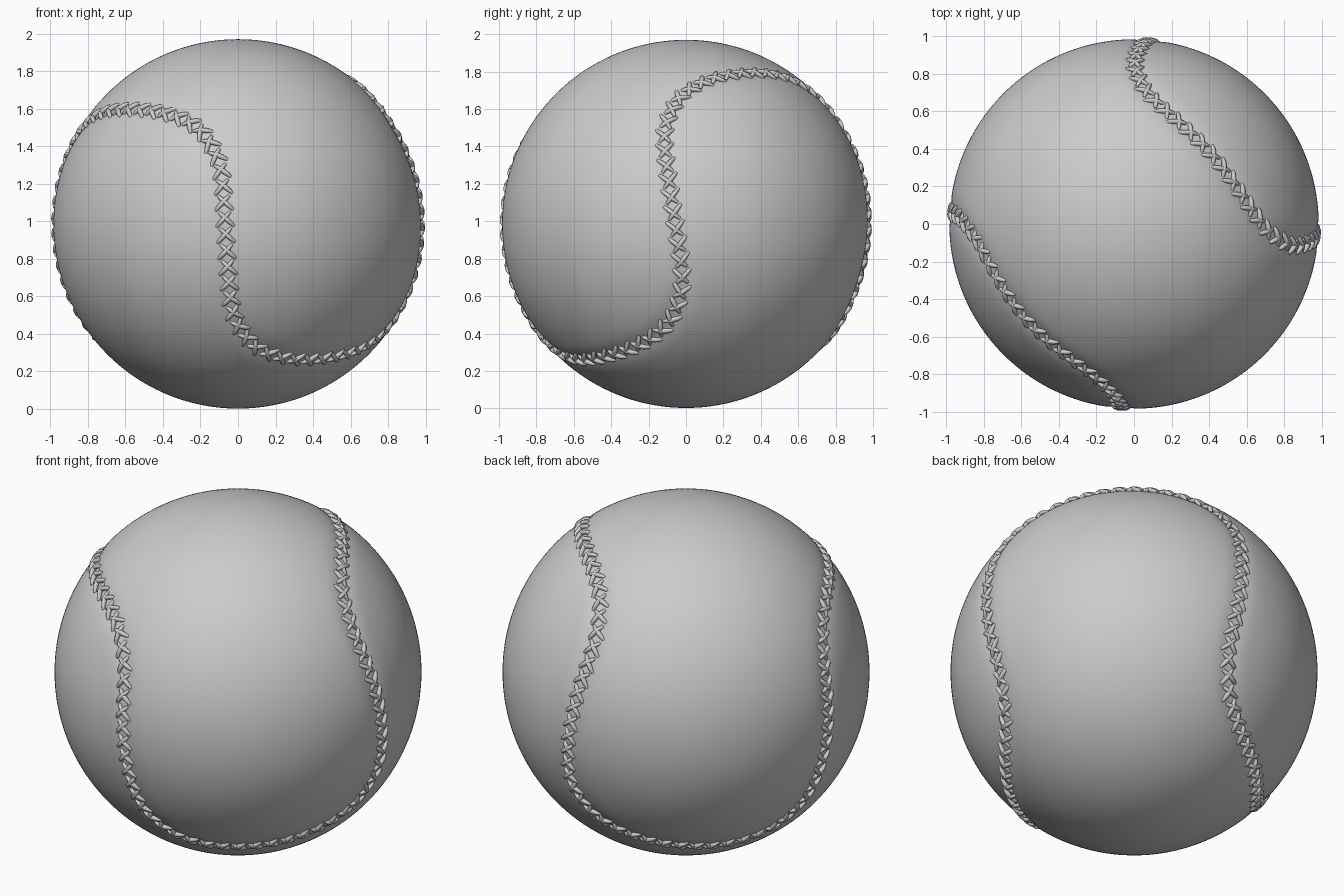
import bpy, bmesh, math
from mathutils import Vector, Matrix
from mathutils.kdtree import KDTree

if "Cube" in bpy.data.objects:
    bpy.data.objects.remove(bpy.data.objects["Cube"])

R = 0.984
CENTRE = Vector((0, 0, 0.986))
STITCHES = 108

# Seam: (azimuth offset, latitude) in degrees for one eighth of the loop
eighth = [(0, 0), (-0.5, 10), (-0.8, 19), (0.2, 27), (5.5, 36.5),
          (14, 42), (25, 45.3), (45, 47)]
k = math.radians(-49)
tilt = Matrix.Rotation(math.radians(8.5), 3, Vector((math.cos(k), math.sin(k), 0)))


def on_sphere(az, lat):
    az, lat = math.radians(az), math.radians(lat)
    return tilt @ Vector((math.cos(lat) * math.cos(az),
                          math.cos(lat) * math.sin(az), math.sin(lat)))


ctrl = []
for q in range(4):
    base, sign = 266 - 90 * q, (1, -1)[q % 2]
    ctrl += [on_sphere(base - a, sign * l) for a, l in eighth]
    ctrl += [on_sphere(base - 90 + a, sign * l) for a, l in eighth[-2:0:-1]]

# Smooth closed loop through the control points
seam = []
n = len(ctrl)
for i in range(n):
    p0, p1, p2, p3 = (ctrl[(i + j - 1) % n] for j in range(4))
    for s in range(16):
        t = s / 16
        p = 0.5 * (2 * p1 + (p2 - p0) * t + (2 * p0 - 5 * p1 + 4 * p2 - p3) * t * t
                   + (3 * p1 - p0 - 3 * p2 + p3) * t ** 3)
        seam.append(p.normalized())

# Ball cover: spherified cube with a shallow groove along the seam
tree = KDTree(len(seam))
for i, p in enumerate(seam):
    tree.insert(p, i)
tree.balance()

bm = bmesh.new()
bmesh.ops.create_cube(bm, size=2)
bmesh.ops.subdivide_edges(bm, edges=bm.edges[:], cuts=47, use_grid_fill=True)
for v in bm.verts:
    d = Vector([math.tan(c * math.pi / 4) for c in v.co]).normalized()
    dist = tree.find(d)[2]
    v.co = d * (R - 0.012 * math.exp(-(dist / 0.05) ** 2))
for f in bm.faces:
    f.smooth = True
mesh = bpy.data.meshes.new("ball_cover")
bm.to_mesh(mesh)
bm.free()
ball = bpy.data.objects.new("ball_cover", mesh)
ball.location = CENTRE
bpy.context.collection.objects.link(ball)

# Stitches: pairs of crossing threads, evenly spaced along the seam
lengths = [0.0]
for i in range(len(seam)):
    lengths.append(lengths[-1] + (seam[(i + 1) % len(seam)] - seam[i]).length)

curve = bpy.data.curves.new("seam_stitches", 'CURVE')
curve.dimensions = '3D'
curve.bevel_depth = 0.0135
curve.bevel_resolution = 2
curve.use_fill_caps = True


def add_thread(p, fwd, side, lift):
    spline = curve.splines.new('POLY')
    spline.points.add(6)
    for j, pt in enumerate(spline.points):
        t = j / 6
        along = -0.042 + 0.078 * t
        across = 0.048 - 0.078 * t
        bow = math.sin(math.pi * t) ** 0.7 if 0 < t < 1 else 0
        d = (p + fwd * along + side * across).normalized()
        pt.co = (*(d * (0.974 + (0.010 + lift) * bow)), 1)
        pt.radius = 0.6 + 0.4 * bow


idx = 0
for s in range(STITCHES):
    target = lengths[-1] * (s + 0.5) / STITCHES
    while lengths[idx + 1] < target:
        idx += 1
    a, b = seam[idx], seam[(idx + 1) % len(seam)]
    p = a.lerp(b, (target - lengths[idx]) / (lengths[idx + 1] - lengths[idx])).normalized()
    fwd = (b - a).normalized()
    side = p.cross(fwd).normalized()
    add_thread(p, fwd, side, 0.001)
    add_thread(p, fwd, -side, 0.0)

stitches = bpy.data.objects.new("seam_stitches", curve)
stitches.location = CENTRE
bpy.context.collection.objects.link(stitches)
